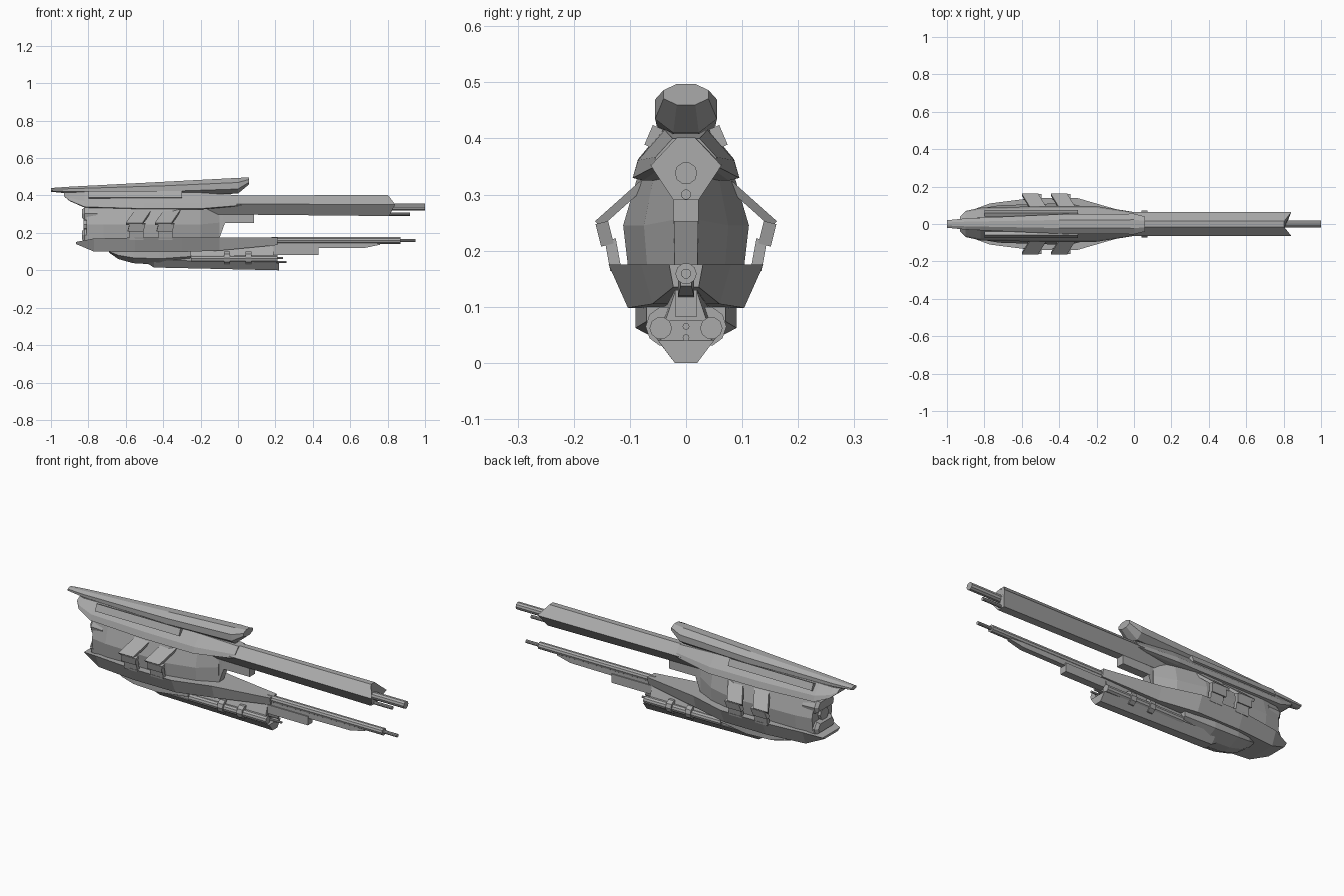
import bpy
import bmesh
import math
from mathutils import Vector

old = bpy.data.objects.get("Cube")
if old:
    bpy.data.objects.remove(old, do_unlink=True)

grey = bpy.data.materials.new("hull grey")
grey.use_nodes = True
grey.diffuse_color = (0.4, 0.4, 0.4, 1)
grey.node_tree.nodes["Principled BSDF"].inputs["Base Color"].default_value = grey.diffuse_color


def skin(name, rings):
    """Join equal rings of points with quads and close both ends."""
    bm = bmesh.new()
    loops = [[bm.verts.new(point) for point in ring] for ring in rings]
    for rear, front in zip(loops, loops[1:]):
        for i in range(len(rear)):
            bm.faces.new((rear[i - 1], rear[i], front[i], front[i - 1]))
    bm.faces.new(loops[0])
    bm.faces.new(loops[-1])
    bmesh.ops.recalc_face_normals(bm, faces=bm.faces)
    mesh = bpy.data.meshes.new(name)
    bm.to_mesh(mesh)
    bm.free()
    mesh.materials.append(grey)
    bpy.context.collection.objects.link(bpy.data.objects.new(name, mesh))


def hexagon(bottom, waist, top):
    """Half cross-section: bottom width, height of the widest line, top width."""
    return [(bottom, 0), (1, waist), (top, 1)]


def oval(steps):
    """Half cross-section of a regular polygon, stretched to unit size."""
    angles = [math.pi * ((i + 0.5) / steps - 0.5) for i in range(steps)]
    wide = max(math.cos(a) for a in angles)
    tall = math.sin(angles[-1])
    return [(math.cos(a) / wide, (math.sin(a) / tall + 1) / 2) for a in angles]


def station(x, half, low, high):
    """Place along the hull with its half width, bottom and top."""
    return x, half, low, high


def loft(name, section, stations, notch=0):
    """Sweep a mirrored half cross-section through the stations."""
    outline = section + [(-y, t) for y, t in reversed(section)]
    rings = [[(x, y * half, low + t * (high - low)) for y, t in outline]
             for x, half, low, high in stations]
    rings[-1] = [(x + notch * abs(y), y, z) for x, y, z in rings[-1]]
    skin(name, rings)


def box(name, start, end, half, low, high):
    loft(name, SQUARE, [station(start, half, low, high), station(end, half, low, high)])


def tube(name, start, end, radius, height, y=0):
    sides = 10
    angles = [math.tau * i / sides for i in range(sides)]
    skin(name, [[(x, y + radius * math.cos(a), height + radius * math.sin(a)) for a in angles]
                for x in (start, end)])


def strut(name, upper, lower, thickness, start, length, lean, side):
    """Plate between two (y, z) points, leaning forward towards its upper edge."""
    upper, lower = Vector(upper), Vector(lower)
    offset = (upper - lower).orthogonal().normalized() * thickness / 2
    corners = [(upper + offset, lean), (upper - offset, lean),
               (lower - offset, 0), (lower + offset, 0)]
    skin(name, [[(x + shift, side * p.x, p.y) for p, shift in corners]
                for x in (start, start + length)])


# Half cross-sections shared by the parts
SQUARE = [(1, 0), (1, 1)]
ROOF = [(1, 0), (0.5, 1)]
BODY = [(0.9, 0)] + hexagon(bottom=1, waist=0.5, top=0.75)[1:]
TRAY = [(0.75, 0), (1, 1)]

# Dorsal blade along the top
loft("dorsal_blade", oval(steps=4), [
    station(x=-1, half=0.02, low=0.42, high=0.44),
    station(x=-0.9, half=0.03, low=0.41, high=0.447),
    station(x=-0.4, half=0.052, low=0.4, high=0.473),
    station(x=0, half=0.055, low=0.41, high=0.494),
    station(x=0.06, half=0.04, low=0.46, high=0.497),
])

# Upper hull collar that tapers into the main barrel
loft("upper_collar", [(0.8, 0)] + hexagon(bottom=1, waist=0.05, top=0.4)[1:2]
     + [(0.9, 0.4), (0.4, 1)], [
    station(x=-0.93, half=0.04, low=0.395, high=0.415),
    station(x=-0.9, half=0.07, low=0.37, high=0.415),
    station(x=-0.82, half=0.087, low=0.335, high=0.42),
    station(x=-0.5, half=0.095, low=0.325, high=0.42),
    station(x=-0.2, half=0.095, low=0.325, high=0.415),
    station(x=0.02, half=0.06, low=0.345, high=0.4),
])

# Main barrel with a notched muzzle, its two guns and a box beneath
loft("main_barrel", hexagon(bottom=0.35, waist=0.55, top=0.25), [
    station(x=-0.2, half=0.063, low=0.3, high=0.4),
    station(x=0.79, half=0.063, low=0.29, high=0.402),
], notch=0.8)
tube("main_gun", start=0.78, end=1, radius=0.02, height=0.338)
tube("secondary_gun", start=0.74, end=0.92, radius=0.009, height=0.3)
box("barrel_underbox", start=-0.08, end=0.085, half=0.022, low=0.252, high=0.3)

# Middle hull narrowing to a wedge, with a raked neck in front
loft("middle_hull", BODY, [
    station(x=-0.81, half=0.085, low=0.15, high=0.34),
    station(x=-0.72, half=0.1, low=0.15, high=0.34),
    station(x=-0.35, half=0.112, low=0.15, high=0.34),
    station(x=-0.2, half=0.075, low=0.15, high=0.34),
    station(x=-0.1, half=0.022, low=0.17, high=0.34),
])
loft("front_neck", SQUARE, [
    station(x=-0.2, half=0.03, low=0.16, high=0.34),
    station(x=-0.1, half=0.02, low=0.17, high=0.3),
    station(x=-0.06, half=0.022, low=0.28, high=0.31),
])

# Rear engine blocks around a core
for low in (0.155, 0.27):
    loft("engine_block", BODY, [
        station(x=-0.835, half=0.065, low=low + 0.01, high=low + 0.055),
        station(x=-0.82, half=0.08, low=low, high=low + 0.065),
        station(x=-0.75, half=0.085, low=low, high=low + 0.065),
    ])
tube("engine_core", start=-0.825, end=-0.78, radius=0.035, height=0.245)

# Flared lower skirt
loft("lower_skirt", TRAY, [
    station(x=-0.865, half=0.075, low=0.14, high=0.152),
    station(x=-0.77, half=0.11, low=0.1, high=0.17),
    station(x=-0.55, half=0.138, low=0.098, high=0.175),
    station(x=-0.3, half=0.138, low=0.098, high=0.175),
    station(x=-0.1, half=0.08, low=0.105, high=0.175),
    station(x=0.21, half=0.03, low=0.135, high=0.175),
])

# Lower barrel, tip and underslung rail
tube("lower_barrel", start=0.18, end=0.87, radius=0.019, height=0.159)
tube("lower_barrel_tip", start=0.85, end=0.95, radius=0.009, height=0.159)
loft("lower_rail", SQUARE, [
    station(x=0.1, half=0.014, low=0.115, high=0.15),
    station(x=0.68, half=0.014, low=0.12, high=0.15),
    station(x=0.76, half=0.01, low=0.137, high=0.15),
])
box("rail_magazine", start=0.18, end=0.43, half=0.02, low=0.083, high=0.13)

# Side pods: a leaning plate and two blocks below it, two on each side
for side in (1, -1):
    strut("collar_plate", upper=(0.05, 0.42), lower=(0.065, 0.385), thickness=0.02,
          start=-0.8, length=0.5, lean=0, side=side)
    for start in (-0.6, -0.445):
        strut("pod_plate", upper=(0.075, 0.32), lower=(0.157, 0.247), thickness=0.015,
              start=start, length=0.088, lean=0.05, side=side)
        strut("pod_upper_block", upper=(0.15, 0.25), lower=(0.14, 0.21), thickness=0.023,
              start=start + 0.01, length=0.085, lean=0.01, side=side)
        strut("pod_lower_block", upper=(0.135, 0.22), lower=(0.125, 0.165), thickness=0.02,
              start=start + 0.02, length=0.075, lean=0, side=side)

# Ventral dome
loft("ventral_dome", hexagon(bottom=0.3, waist=0.4, top=1), [
    station(x=-0.69, half=0.05, low=0.095, high=0.11),
    station(x=-0.64, half=0.075, low=0.06, high=0.11),
    station(x=-0.56, half=0.088, low=0.038, high=0.11),
    station(x=-0.42, half=0.09, low=0.03, high=0.11),
    station(x=-0.25, half=0.07, low=0.05, high=0.11),
])

# Keel gun: plate, casing, pylon, side tubes, rings and muzzles
loft("keel_plate", [(0.4, 0)] + TRAY[1:], [
    station(x=-0.49, half=0.055, low=0.04, high=0.055),
    station(x=-0.45, half=0.062, low=0.015, high=0.055),
    station(x=0.22, half=0.05, low=0, high=0.04),
])
loft("keel_casing", hexagon(bottom=1, waist=0.5, top=0.75), [
    station(x=-0.42, half=0.055, low=0.05, high=0.11),
    station(x=0.185, half=0.045, low=0.035, high=0.08),
])
loft("keel_pylon", ROOF, [
    station(x=-0.4, half=0.06, low=0.07, high=0.13),
    station(x=0.19, half=0.037, low=0.075, high=0.13),
])
for side in (1, -1):
    tube("keel_side_tube", start=-0.25, end=0.21, radius=0.02, height=0.062, y=side * 0.045)
    for x in (-0.075, 0.04):
        tube("keel_ring", start=x, end=x + 0.032, radius=0.036, height=0.065, y=side * 0.036)
tube("keel_gun_upper", start=0.15, end=0.24, radius=0.006, height=0.065)
tube("keel_gun_lower", start=0.15, end=0.26, radius=0.006, height=0.045)
